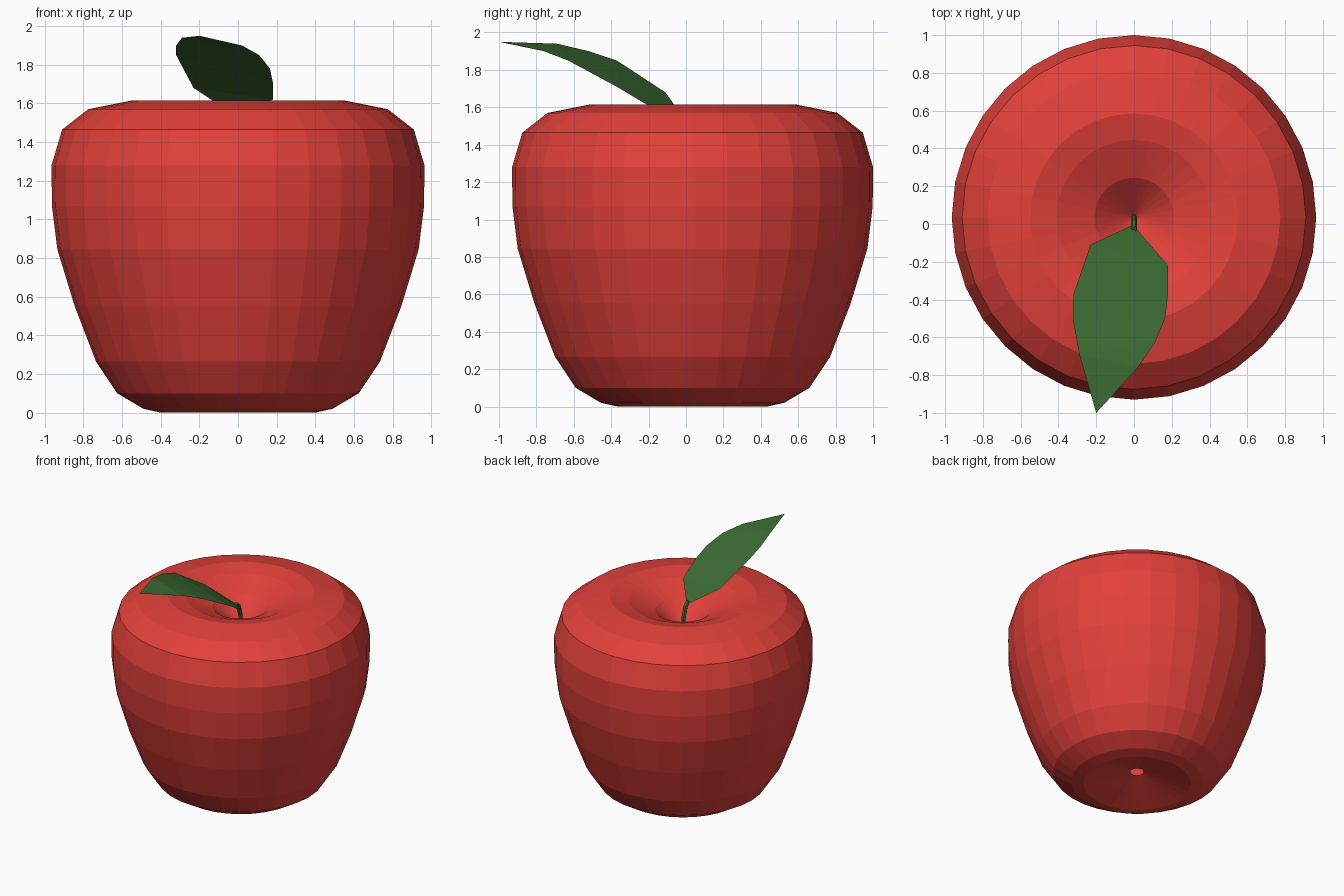
import bpy
import bmesh
import math
from mathutils import Vector

cube = bpy.data.objects.get("Cube")
if cube:
    bpy.data.objects.remove(cube, do_unlink=True)

CENTRE_Y = 0.035
SIDES = 32


def make_material(name, colour):
    mat = bpy.data.materials.new(name)
    mat.use_nodes = True
    mat.diffuse_color = (*colour, 1)
    mat.node_tree.nodes["Principled BSDF"].inputs["Base Color"].default_value = (*colour, 1)
    return mat


def add_object(name, bm, mat):
    mesh = bpy.data.meshes.new(name)
    bm.to_mesh(mesh)
    bm.free()
    mesh.materials.append(mat)
    obj = bpy.data.objects.new(name, mesh)
    bpy.context.collection.objects.link(obj)
    return obj


def ring_strip(bm, lower, upper):
    # Quads between two closed rings
    n = len(lower)
    for i in range(n):
        j = (i + 1) % n
        bm.faces.new((lower[i], lower[j], upper[j], upper[i]))


red = make_material("apple red", (0.76, 0.052, 0.042))
green = make_material("leaf green", (0.045, 0.15, 0.034))

# Fruit body: lathed profile, from the small opening below to the top hollow
profile = [
    (0.05, 0.10), (0.22, 0.05), (0.40, 0.0), (0.49, 0.02), (0.625, 0.10),
    (0.735, 0.265), (0.845, 0.55), (0.935, 0.845), (0.963, 1.07),
    (0.965, 1.28), (0.91, 1.465), (0.775, 1.57), (0.55, 1.615),
    (0.41, 1.585), (0.21, 1.50),
]
bm = bmesh.new()
rings = []
for r, z in profile:
    angles = [2 * math.pi * i / SIDES for i in range(SIDES)]
    rings.append([bm.verts.new((r * math.cos(a), CENTRE_Y + r * math.sin(a), z))
                  for a in angles])
for lower, upper in zip(rings, rings[1:]):
    ring_strip(bm, lower, upper)
pit = bm.verts.new((0, CENTRE_Y, 1.32))
for i in range(SIDES):
    bm.faces.new((rings[-1][i], rings[-1][(i + 1) % SIDES], pit))
add_object("fruit_body", bm, red)

# Stem: thin bent tube
path = [Vector(p) for p in ((0, 0.035, 1.32), (0, 0.03, 1.44), (0, 0.005, 1.52), (0, -0.03, 1.55))]
bm = bmesh.new()
tube = []
for p in path:
    tube.append([bm.verts.new(p + 0.017 * Vector((math.cos(a), math.sin(a), 0.4 * math.sin(a))))
                 for a in (math.pi * k / 3 for k in range(6))])
for lower, upper in zip(tube, tube[1:]):
    ring_strip(bm, lower, upper)
bm.faces.new(tube[-1])
add_object("stem", bm, green)

# Leaf: curved sheet between its two edges
left_edge = [(-0.017, -0.01, 1.54), (-0.23, -0.11, 1.68), (-0.32, -0.37, 1.85),
             (-0.32, -0.52, 1.90), (-0.29, -0.69, 1.94)]
right_edge = [(0.017, -0.03, 1.53), (0.18, -0.22, 1.62), (0.18, -0.37, 1.71),
              (0.165, -0.50, 1.78), (0.11, -0.63, 1.85)]
bm = bmesh.new()
left = [bm.verts.new(p) for p in left_edge]
right = [bm.verts.new(p) for p in right_edge]
for i in range(len(left) - 1):
    bm.faces.new((left[i], left[i + 1], right[i + 1], right[i]))
near_tip = bm.verts.new((0.02, -0.76, 1.90))
tip = bm.verts.new((-0.20, -1.0, 1.95))
bm.faces.new((left[-1], near_tip, right[-1]))
bm.faces.new((left[-1], tip, near_tip))
add_object("leaf", bm, green)
